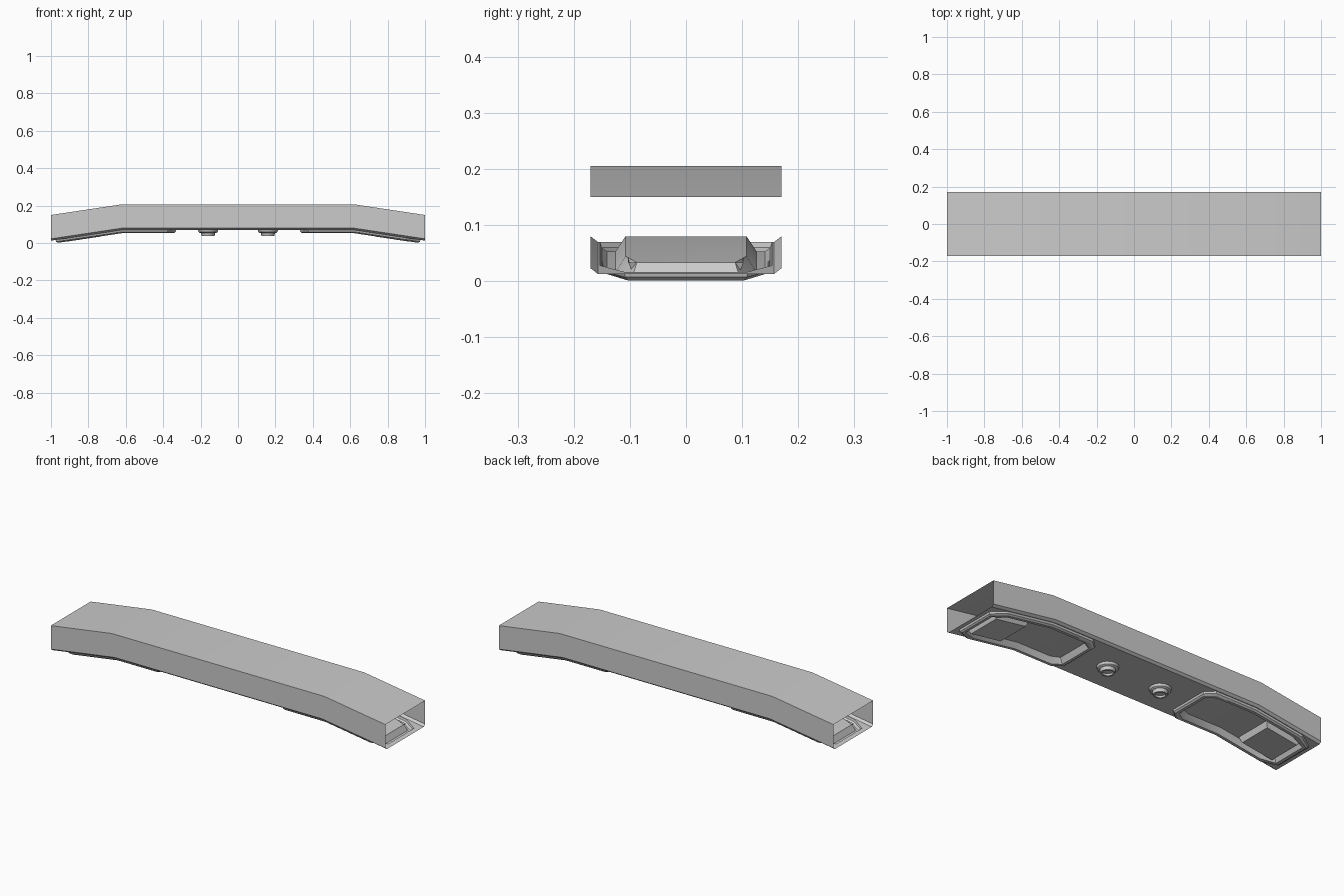
import bpy, bmesh, math

if "Cube" in bpy.data.objects:
    bpy.data.objects.remove(bpy.data.objects["Cube"])

BEND, SLOPE = 0.62, 0.15


def drop(x, bend=BEND):
    return max(0, abs(x) - bend) * SLOPE


def make(name, bm, mirror=False):
    me = bpy.data.meshes.new(name)
    bm.to_mesh(me)
    bm.free()
    ob = bpy.data.objects.new(name, me)
    bpy.context.collection.objects.link(ob)
    if mirror:
        ob.modifiers.new("Mirror", 'MIRROR').use_axis = (True, False, False)
    bpy.ops.object.select_all(action='DESELECT')
    ob.select_set(True)
    bpy.context.view_layer.objects.active = ob
    bpy.ops.object.shade_smooth_by_angle(angle=math.radians(25))
    return ob


def ring(bm, pts, z):
    return [bm.verts.new((x, y, z - drop(x))) for x, y in pts]


def bridge(bm, a, b):
    n = len(a)
    for i in range(n):
        bm.faces.new((a[i], b[i], b[(i + 1) % n], a[(i + 1) % n]))


# open-ended outer shell: sides, top and small lower chamfers
bm = bmesh.new()
profile = [(-0.157, 0.07), (-0.17, 0.08), (-0.17, 0.205),
           (0.17, 0.205), (0.17, 0.08), (0.157, 0.07)]
rows = []
for s in (-1, -BEND, BEND, 1):
    row = []
    for y, z in profile:
        bend = 0.635 if z > 0.1 else BEND
        x = s if abs(s) == 1 else math.copysign(bend, s)
        row.append(bm.verts.new((x, y, z - drop(x, bend))))
    rows.append(row)
for r, q in zip(rows, rows[1:]):
    for i in range(len(profile) - 1):
        bm.faces.new((r[i], q[i], q[i + 1], r[i + 1]))
make("outer_shell", bm)


# underside with raised frames around the recesses
def mirrored_loop(half):
    return [(x, -y) for x, y in half] + half[::-1]


def outline(i):
    a, b, w, c = 0.33 + i, 0.975 - i, 0.153 - i, 0.11 - i * 0.5
    return mirrored_loop([(a, c), (a + 0.045, w), (BEND, w), (b - 0.075, w), (b, c)])


bm = bmesh.new()
border = [(0.3, 0.11), (0.3, 0.157), (BEND, 0.157), (1, 0.157), (1, 0.11)]
loops = [ring(bm, mirrored_loop(border), 0.07)]
for inset, z in [(0, 0.07), (0.003, 0.06), (0.012, 0.053), (0.027, 0.053), (0.045, 0.08)]:
    loops.append(ring(bm, outline(inset), z))
for a, b in zip(loops, loops[1:]):
    bridge(bm, a, b)
f = loops[-1]
bm.faces.new([f[i] for i in (2, 1, 0, 9, 8, 7)])
bm.faces.new([f[i] for i in (7, 6, 5, 4, 3, 2)])
bm.faces.new(ring(bm, [(0, -0.157), (0, 0.157), (0.3, 0.157), (0.3, -0.157)], 0.07))
make("underside_frames", bm, True)

# tapered block standing in each recess
bm = bmesh.new()
blk = []
for i, z in ((0, 0.08), (0.012, 0.052)):
    a, b, w = 0.725 + i, 0.93 - i, 0.103 - i
    blk.append(ring(bm, [(a, -w), (b, -w), (b, w), (a, w)], z))
bridge(bm, *blk)
bm.faces.new(blk[1][::-1])
make("recess_block", bm, True)

# stepped round fittings in the middle
bm = bmesh.new()
N = 16
prev = None
for r, z in [(0.054, 0.07), (0.05, 0.058), (0.043, 0.054), (0.038, 0.054),
             (0.034, 0.037), (0.026, 0.037), (0.022, 0.046)]:
    cur = ring(bm, [(0.16 + r * math.cos(2 * math.pi * i / N),
                     r * math.sin(2 * math.pi * i / N)) for i in range(N)], z)
    if prev:
        bridge(bm, prev, cur)
    prev = cur
bm.faces.new(prev[::-1])
make("round_fitting", bm, True)
